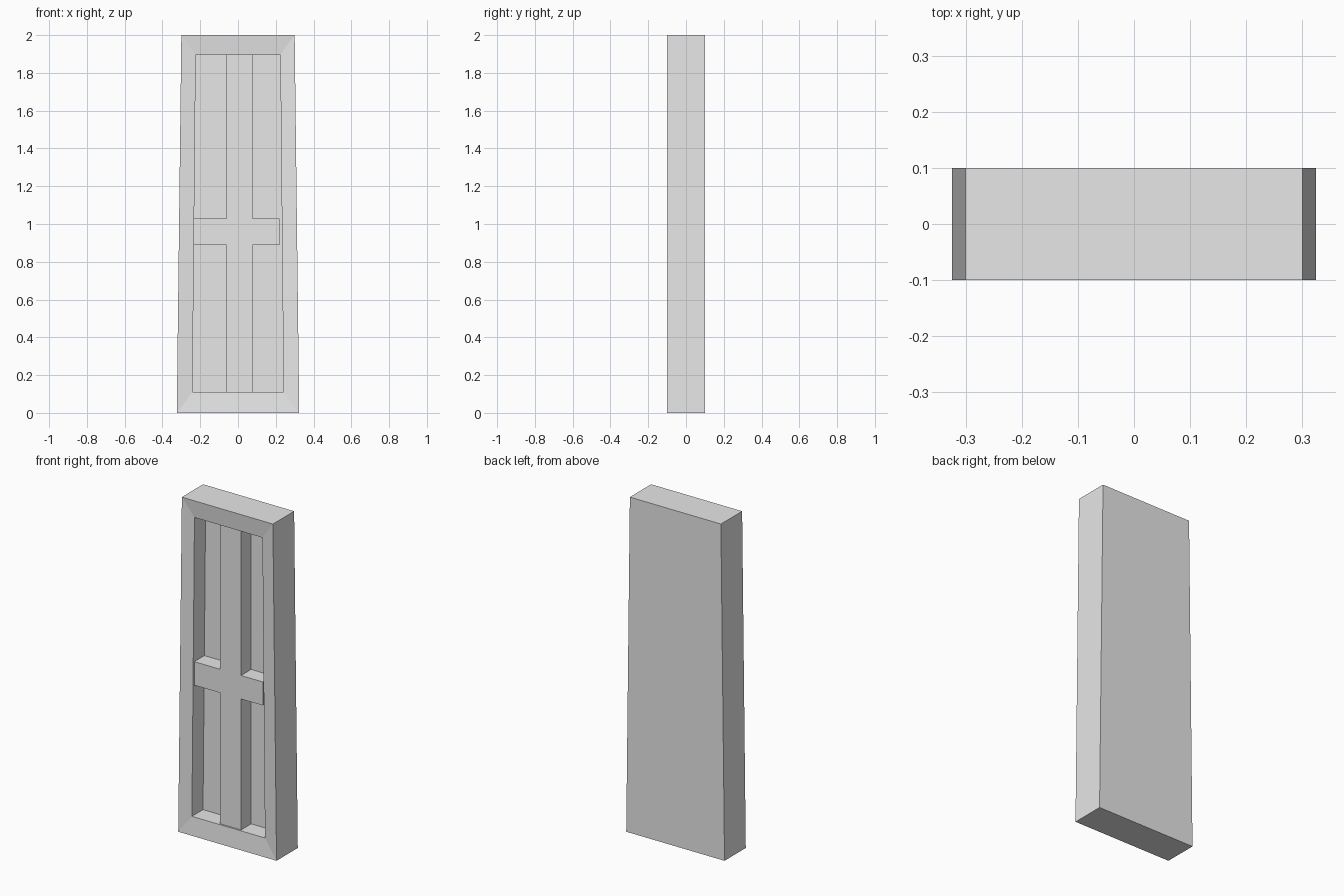
import bpy, bmesh

cube = bpy.data.objects.get("Cube")
if cube:
    bpy.data.objects.remove(cube, do_unlink=True)

grey = bpy.data.materials.new("light grey")
grey.use_nodes = True
grey.diffuse_color = (0.8, 0.8, 0.8, 1)
grey.node_tree.nodes["Principled BSDF"].inputs["Base Color"].default_value = (0.8, 0.8, 0.8, 1)

FLOOR = 0.015   # depth of the recessed panel


def finish(bm, name):
    bmesh.ops.recalc_face_normals(bm, faces=bm.faces)
    mesh = bpy.data.meshes.new(name)
    bm.to_mesh(mesh)
    bm.free()
    mesh.materials.append(grey)
    obj = bpy.data.objects.new(name, mesh)
    bpy.context.collection.objects.link(obj)


def ring(bm, y, z0, z1, half0, half1):
    """Tapered rectangle facing the front."""
    corners = ((-half0, z0), (half0, z0), (half1, z1), (-half1, z1))
    return [bm.verts.new((x, y, z)) for x, z in corners]


# Tapered slab: back, front rim, slightly sunken lip, recessed panel
bm = bmesh.new()
outer = (0, 2, 0.324, 0.3)
inner = (0.11, 1.895, 0.241, 0.224)
rings = [ring(bm, 0.1, *outer), ring(bm, -0.1, *outer),
         ring(bm, -0.09, *inner), ring(bm, FLOOR, *inner)]
for a, b in zip(rings, rings[1:]):
    for i in range(4):
        j = (i + 1) % 4
        bm.faces.new((a[i], a[j], b[j], b[i]))
bm.faces.new(rings[0])
bm.faces.new(rings[-1])
finish(bm, "door_frame")

# Cross-shaped bars, extruded forward from the recessed panel
xs = (-0.232, -0.062, 0.076, 0.22)
zs = (0.11, 0.89, 1.03, 1.895)
bm = bmesh.new()
outline = [(1, 0), (2, 0), (2, 1), (3, 1), (3, 2), (2, 2),
           (2, 3), (1, 3), (1, 2), (0, 2), (0, 1), (1, 1)]
face = bm.faces.new([bm.verts.new((xs[i], FLOOR, zs[k])) for i, k in outline])
new = bmesh.ops.extrude_face_region(bm, geom=[face])["geom"]
for v in new:
    if isinstance(v, bmesh.types.BMVert):
        v.co.y = -0.08
finish(bm, "cross_bars")
